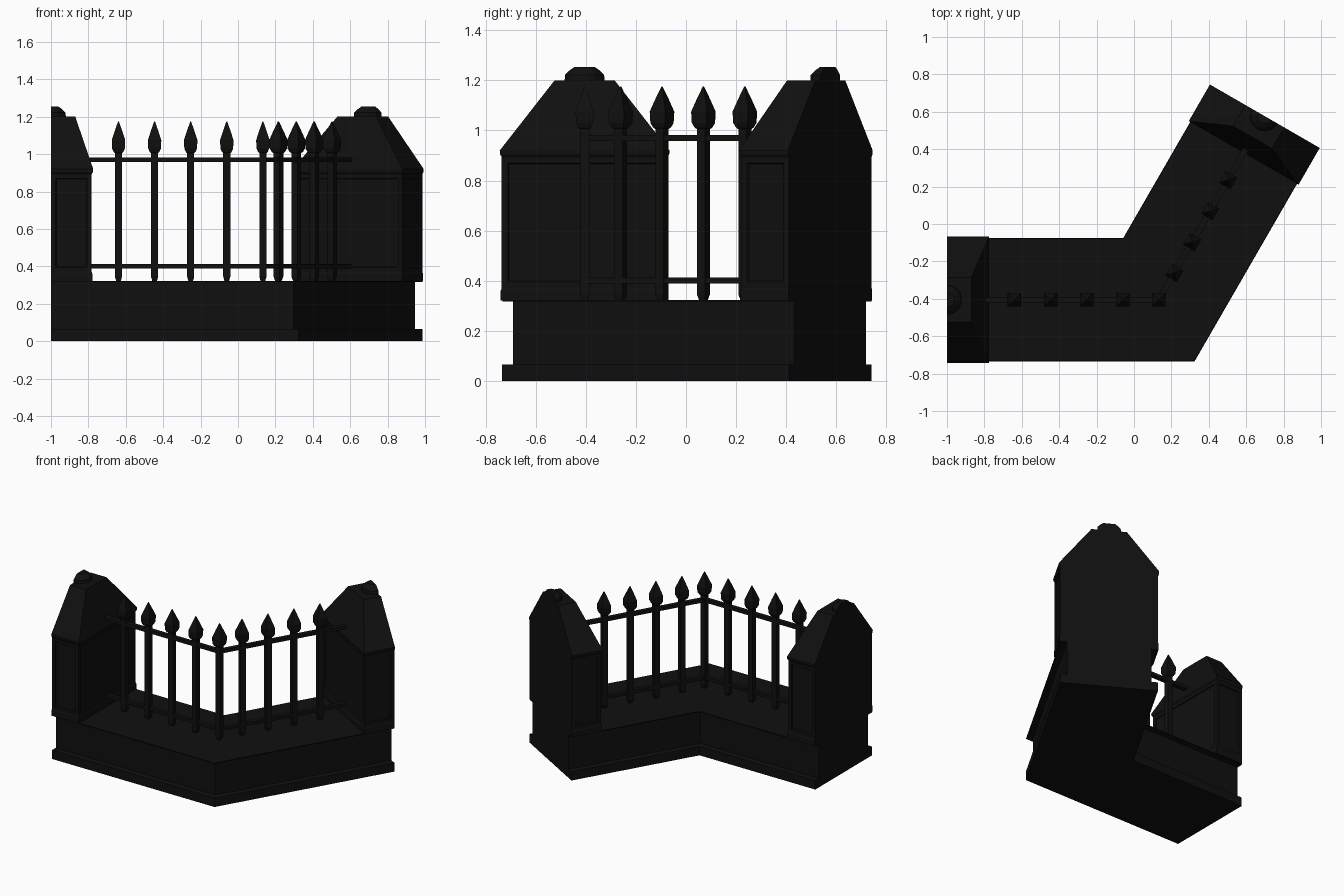
import bpy, bmesh, math
from mathutils import Vector

if "Cube" in bpy.data.objects:
    bpy.data.objects.remove(bpy.data.objects["Cube"])

CORNER = Vector((0.133, -0.405, 0))
LENGTH = 1.133                      # corner to the cut end of each arm
MITRE = 1 / math.sqrt(3)            # 120 degree corner
C60, S60 = 0.5, math.sqrt(3) / 2
# each arm: direction along it, and direction to the inner side
ARMS = [(Vector((-1, 0, 0)), Vector((0, 1, 0))),
        (Vector((C60, S60, 0)), Vector((-S60, C60, 0)))]

stone = bpy.data.materials.new("black stone")
stone.diffuse_color = (0.005, 0.005, 0.005, 1)
stone.use_nodes = True
stone.node_tree.nodes["Principled BSDF"].inputs["Base Color"].default_value = stone.diffuse_color
iron = bpy.data.materials.new("black iron")
iron.diffuse_color = (0.0048, 0.005, 0.0045, 1)
iron.use_nodes = True
iron.node_tree.nodes["Principled BSDF"].inputs["Base Color"].default_value = iron.diffuse_color


def place(arm, s, t, z):
    d, n = ARMS[arm]
    return CORNER + d * s + n * t + Vector((0, 0, z))


def loft(name, rings, mat, panel_level=None):
    """Skin closed rings of points, cap both ends, optionally sink panels."""
    bm = bmesh.new()
    vs = [[bm.verts.new(p) for p in r] for r in rings]
    n = len(rings[0])
    panels = []
    for k in range(len(vs) - 1):
        for i in range(n):
            j = (i + 1) % n
            f = bm.faces.new((vs[k][i], vs[k][j], vs[k + 1][j], vs[k + 1][i]))
            if k == panel_level and i != n - 1:
                panels.append(f)
    bm.faces.new(vs[0][::-1])
    bm.faces.new(vs[-1])
    bmesh.ops.recalc_face_normals(bm, faces=bm.faces)
    if panels:
        bmesh.ops.inset_individual(bm, faces=panels, thickness=0.035, depth=0)
        bmesh.ops.inset_individual(bm, faces=panels, thickness=0.006, depth=-0.008)
    me = bpy.data.meshes.new(name)
    bm.to_mesh(me)
    bm.free()
    me.materials.append(mat)
    ob = bpy.data.objects.new(name, me)
    bpy.context.collection.objects.link(ob)
    return ob


def band(name, w, z0, z1, length, mat):
    """Strip of half width w following both arms with a mitred corner."""
    def ring(z):
        return [place(0, length, w, z), place(0, length, -w, z),
                place(0, -w * MITRE, -w, z), place(1, length, -w, z),
                place(1, length, w, z), place(0, w * MITRE, w, z)]
    return loft(name, [ring(z0), ring(z1)], mat)


# low wall
band("plinth", 0.33, 0, 0.065, LENGTH, stone)
band("wall", 0.285, 0.06, 0.32, LENGTH, stone)
band("coping", 0.328, 0.316, 0.323, LENGTH, stone)

# railing bars
band("lower_rail", 0.016, 0.388, 0.412, LENGTH - 0.17, iron)
band("upper_rail", 0.016, 0.958, 0.982, LENGTH - 0.17, iron)

# pillars, cut in half at the ends: (height, depth, half width)
PILLAR = [(0.32, 0.222, 0.335), (0.36, 0.222, 0.335), (0.37, 0.218, 0.331),
          (0.895, 0.218, 0.331), (0.905, 0.225, 0.338), (0.92, 0.226, 0.339),
          (1.2, 0.13, 0.12)]
KNOB = [(1.195, 0.08), (1.222, 0.078), (1.24, 0.06), (1.254, 0.04)]
for a in range(2):
    loft(f"pillar_{a}", [[place(a, LENGTH, w, z), place(a, LENGTH - d, w, z),
                          place(a, LENGTH - d, -w, z), place(a, LENGTH, -w, z)]
                         for z, d, w in PILLAR], stone, panel_level=2)
    loft(f"knob_{a}", [[place(a, LENGTH - r * math.sin(i * math.pi / 6),
                              r * math.cos(i * math.pi / 6), z) for i in range(7)]
                       for z, r in KNOB], stone)

# square bars with spear tips: (height, half width)
BAR = [(0.32, 0.012), (0.345, 0.019), (1.005, 0.019), (1.012, 0.026),
       (1.03, 0.034), (1.075, 0.036), (1.13, 0.018), (1.175, 0.002)]


def bar(name, s):
    loft(name, [[CORNER + s + Vector((x * w, y * w, z))
                 for x, y in ((1, 1), (-1, 1), (-1, -1), (1, -1))]
                for z, w in BAR], iron)


def arm_bar(name, a, s):
    loft(name, [[place(a, s + x * w, y * w, z)
                 for x, y in ((1, 1), (-1, 1), (-1, -1), (1, -1))]
                for z, w in BAR], iron)


for k in range(5):
    arm_bar(f"spear_bar_left_{k}", 0, 0.193 * k)
for k in range(4):
    arm_bar(f"spear_bar_right_{k}", 1, 0.166 + 0.191 * k)
